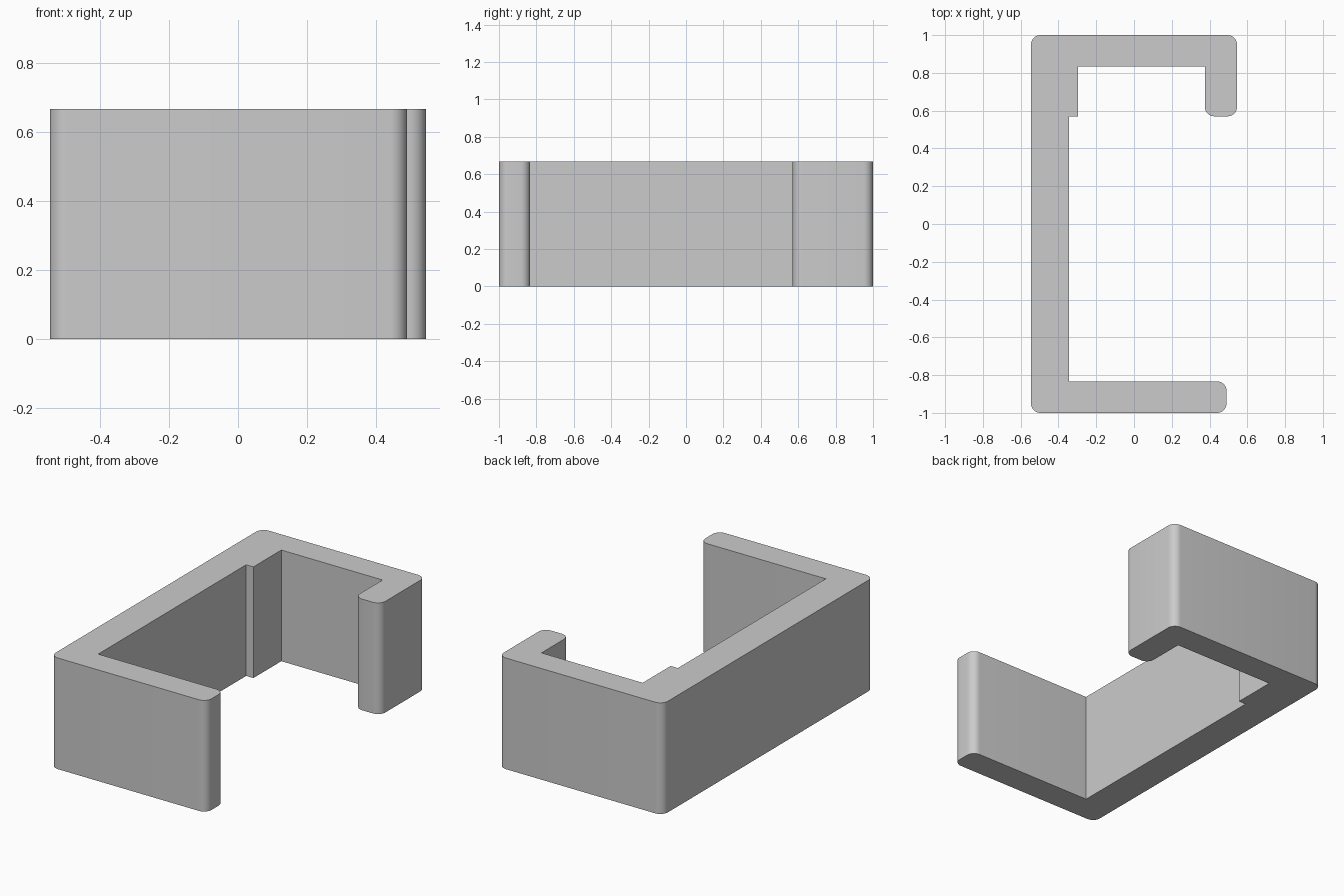
import bpy
import bmesh

cube = bpy.data.objects.get("Cube")
if cube:
    bpy.data.objects.remove(cube, do_unlink=True)

HEIGHT = 0.667
RADIUS = 0.05

# Plan outline: (x, y, rounded corner?)
outline = [
    (-0.545, -1.0, True), (0.49, -1.0, True), (0.49, -0.833, True),   # front arm
    (-0.345, -0.833, False), (-0.345, 0.57, False),                   # spine inner face
    (-0.297, 0.57, False), (-0.297, 0.835, False),                    # step
    (0.375, 0.835, False), (0.375, 0.57, True),                       # hook
    (0.545, 0.57, True), (0.545, 1.0, True), (-0.545, 1.0, True),     # back arm
]

# Single flat material
grey = bpy.data.materials.new("plain grey")
grey.use_nodes = True
colour = (0.6, 0.6, 0.6, 1.0)
grey.diffuse_color = colour
grey.node_tree.nodes["Principled BSDF"].inputs["Base Color"].default_value = colour

# Extrude the outline upward
bm = bmesh.new()
base = [bm.verts.new((x, y, 0)) for x, y, _ in outline]
face = bm.faces.new(base)
top = bmesh.ops.extrude_face_region(bm, geom=[face])
bmesh.ops.translate(bm, vec=(0, 0, HEIGHT),
                    verts=[g for g in top["geom"] if isinstance(g, bmesh.types.BMVert)])

# Round the chosen upright edges
rounded = [e for v, (_, _, is_round) in zip(base, outline) if is_round
           for e in v.link_edges if abs(e.verts[0].co.z - e.verts[1].co.z) > HEIGHT / 2]
bmesh.ops.bevel(bm, geom=rounded, offset=RADIUS, segments=8, profile=0.5, affect='EDGES')
bmesh.ops.recalc_face_normals(bm, faces=bm.faces)

mesh = bpy.data.meshes.new("bracket_clip")
bm.to_mesh(mesh)
bm.free()
mesh.materials.append(grey)
clip = bpy.data.objects.new("bracket_clip", mesh)
bpy.context.collection.objects.link(clip)

# Smooth the rounds, keep edges sharp
bpy.context.view_layer.objects.active = clip
clip.select_set(True)
bpy.ops.object.shade_smooth_by_angle()
